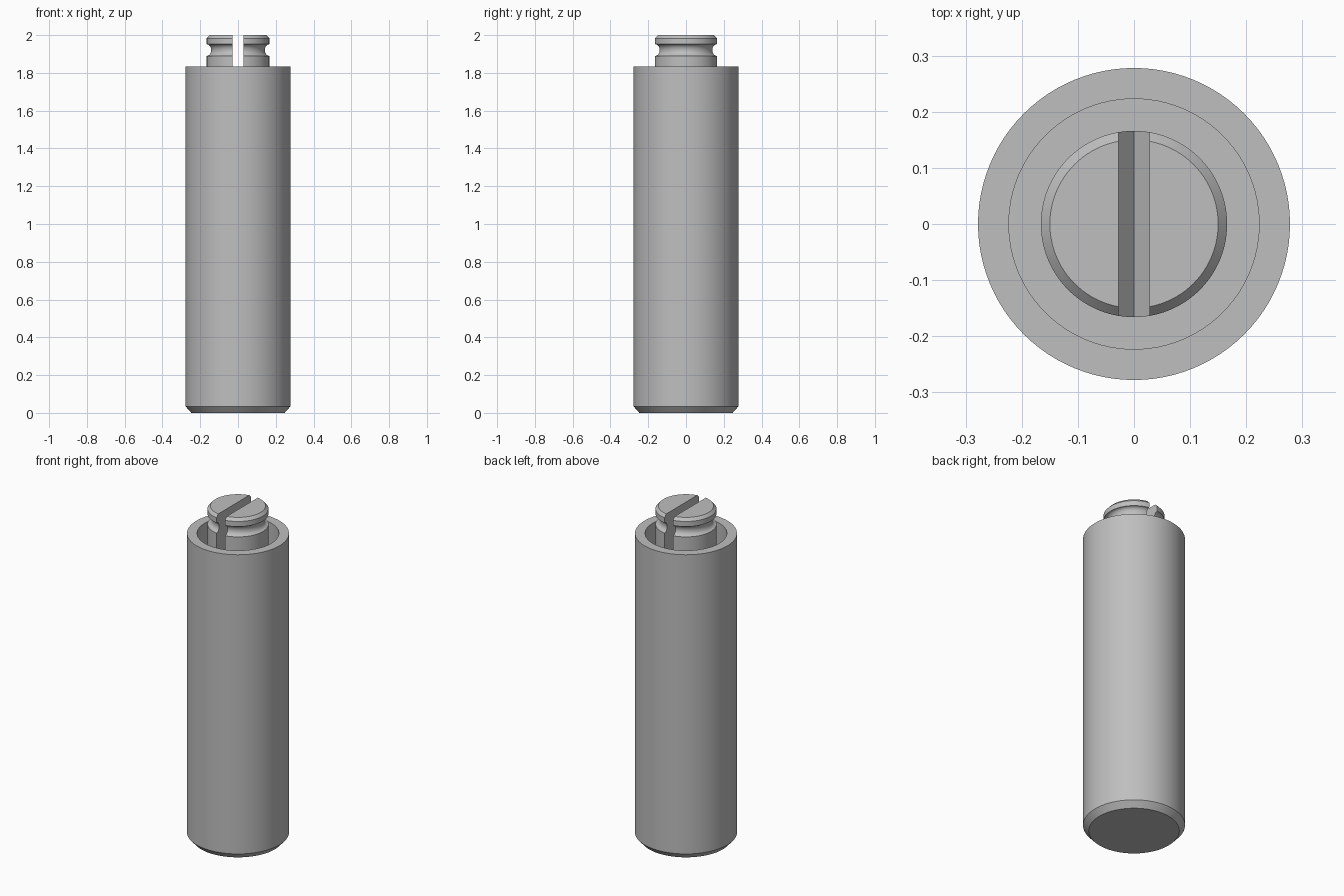
import bpy, bmesh, math

cube = bpy.data.objects.get("Cube")
if cube:
    bpy.data.objects.remove(cube, do_unlink=True)

# Plain metal grey
steel = bpy.data.materials.new("steel_grey")
steel.use_nodes = True
grey = (0.52, 0.52, 0.52, 1)
steel.diffuse_color = grey
steel.node_tree.nodes["Principled BSDF"].inputs["Base Color"].default_value = grey

SEGMENTS = 96
RIM, FLOOR = 1.835, 1.55


def finish(name, bm):
    bmesh.ops.recalc_face_normals(bm, faces=bm.faces)
    mesh = bpy.data.meshes.new(name)
    bm.to_mesh(mesh)
    bm.free()
    mesh.materials.append(steel)
    obj = bpy.data.objects.new(name, mesh)
    bpy.context.collection.objects.link(obj)
    return obj


def lathe(name, profile):
    """Revolve (radius, height) points about z."""
    bm = bmesh.new()
    verts = [bm.verts.new((r, 0, z)) for r, z in profile]
    edges = [bm.edges.new(pair) for pair in zip(verts, verts[1:])]
    bmesh.ops.spin(bm, geom=verts + edges, cent=(0, 0, 0), axis=(0, 0, 1),
                   angle=math.tau, steps=SEGMENTS)
    bmesh.ops.remove_doubles(bm, verts=bm.verts, dist=1e-5)
    return finish(name, bm)


def smooth(obj):
    bpy.ops.object.select_all(action='DESELECT')
    obj.select_set(True)
    bpy.context.view_layer.objects.active = obj
    bpy.ops.object.shade_smooth_by_angle(angle=math.radians(25))


# Sleeve: chamfered foot, straight wall and an open recess at the top
sleeve = lathe("sleeve", [(0, 0), (0.247, 0), (0.278, 0.035), (0.278, RIM),
                          (0.223, RIM), (0.223, FLOOR), (0, FLOOR)])
smooth(sleeve)

# Pin: straight shank, rounded neck groove and chamfered head
groove = []
for i in range(13):
    a = math.pi * i / 12
    groove.append((0.166 - 0.024 * math.sin(a), 1.921 - 0.031 * math.cos(a)))
pin = lathe("pin", [(0, FLOOR - 0.01), (0.166, FLOOR - 0.01)] + groove
            + [(0.166, 1.983), (0.15, 2), (0, 2)])

# Screwdriver slot with a V-shaped bottom, cut along y
bm = bmesh.new()
half, shoulder = 0.028, 1.75
section = [(-half, 2.1), (-half, shoulder), (0, shoulder - 0.035),
           (half, shoulder), (half, 2.1)]
face = bm.faces.new([bm.verts.new((x, -0.3, z)) for x, z in section])
extruded = bmesh.ops.extrude_face_region(bm, geom=[face])["geom"]
bmesh.ops.translate(bm, vec=(0, 0.6, 0),
                    verts=[g for g in extruded if isinstance(g, bmesh.types.BMVert)])
cutter = finish("slot_cutter", bm)
cutter.hide_render = True

cut = pin.modifiers.new("slot", 'BOOLEAN')
cut.operation = 'DIFFERENCE'
cut.solver = 'EXACT'
cut.object = cutter
bpy.context.view_layer.objects.active = pin
bpy.ops.object.modifier_apply(modifier=cut.name)
bpy.data.objects.remove(cutter, do_unlink=True)
smooth(pin)
